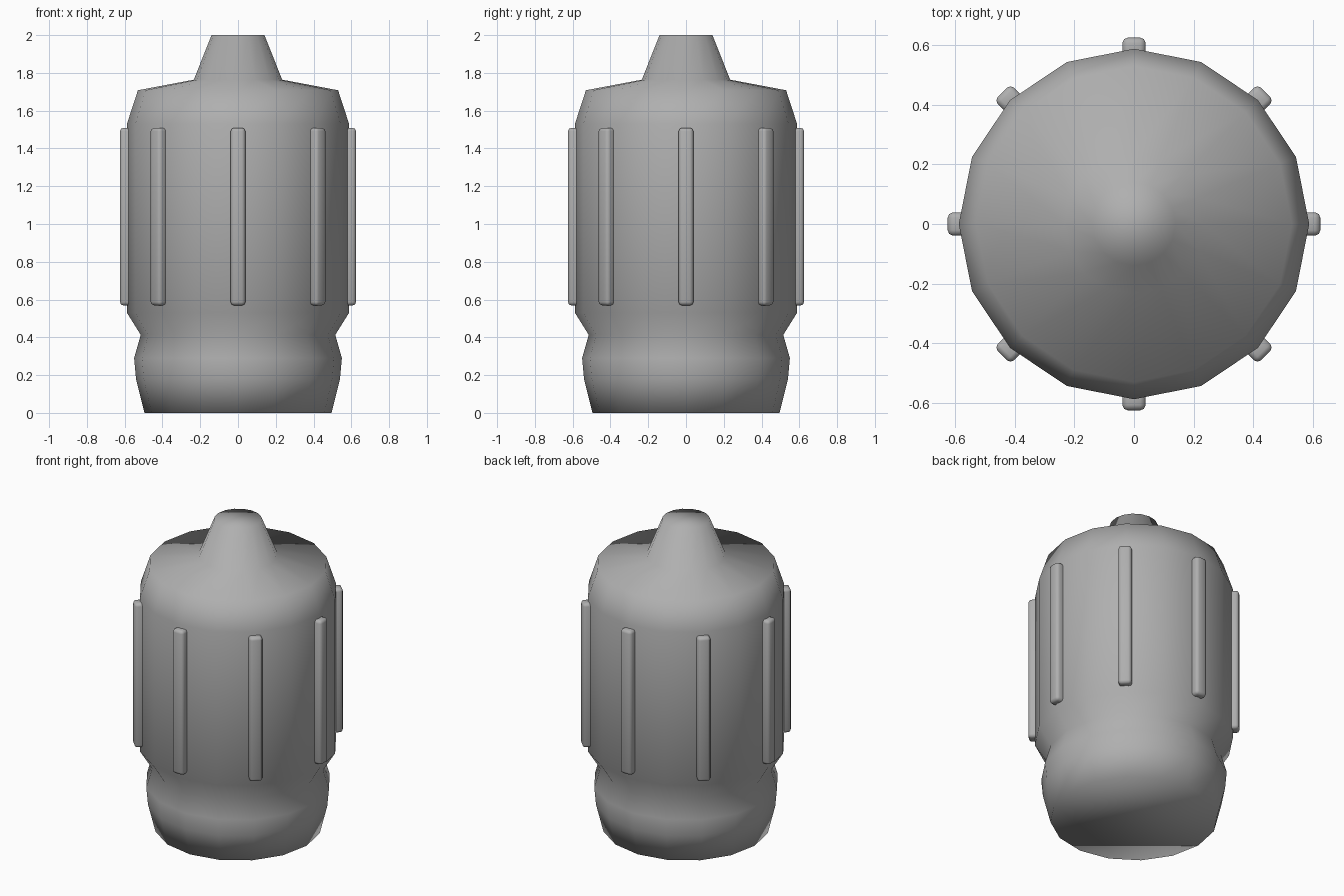
import bpy, bmesh
from math import cos, sin, pi, radians
from mathutils import Matrix

if "Cube" in bpy.data.objects:
    bpy.data.objects.remove(bpy.data.objects["Cube"])

SIDES = 16
# (radius, height) from the foot to the tip
PROFILE = [(0.495, 0), (0.54, 0.18), (0.55, 0.29), (0.515, 0.413), (0.588, 0.53),
           (0.588, 1.53), (0.53, 1.708), (0.234, 1.764), (0.14, 2.0)]

dark_grey = bpy.data.materials.new("dark_grey")
dark_grey.diffuse_color = (0.43, 0.43, 0.43, 1)
dark_grey.use_nodes = True
dark_grey.node_tree.nodes["Principled BSDF"].inputs["Base Color"].default_value = dark_grey.diffuse_color


def finish(bm, name):
    bmesh.ops.recalc_face_normals(bm, faces=bm.faces)
    for f in bm.faces:
        f.smooth = True
    me = bpy.data.meshes.new(name)
    bm.to_mesh(me)
    bm.free()
    me.materials.append(dark_grey)
    ob = bpy.data.objects.new(name, me)
    bpy.context.collection.objects.link(ob)
    return ob


# Turned body with closed ends
bm = bmesh.new()
rings = [[bm.verts.new((r * cos(2 * pi * i / SIDES), r * sin(2 * pi * i / SIDES), z))
          for i in range(SIDES)] for r, z in PROFILE]
for a, b in zip(rings, rings[1:]):
    for i in range(SIDES):
        j = (i + 1) % SIDES
        bm.faces.new((a[i], a[j], b[j], b[i]))
bm.faces.new(rings[0][::-1])
bm.faces.new(rings[-1])
finish(bm, "body")

# Eight rounded grip ribs around the body
for k in range(8):
    bm = bmesh.new()
    bmesh.ops.create_cube(bm, size=1)
    bmesh.ops.scale(bm, vec=(0.075, 0.078, 0.94), verts=bm.verts)
    bmesh.ops.bevel(bm, geom=bm.edges[:], offset=0.018, segments=2,
                    profile=0.5, affect='EDGES')
    bmesh.ops.translate(bm, vec=(0.5875, 0, 1.039), verts=bm.verts)
    bmesh.ops.rotate(bm, cent=(0, 0, 0), verts=bm.verts,
                     matrix=Matrix.Rotation(radians(45 * k), 3, 'Z'))
    finish(bm, f"grip_rib_{k + 1}")
